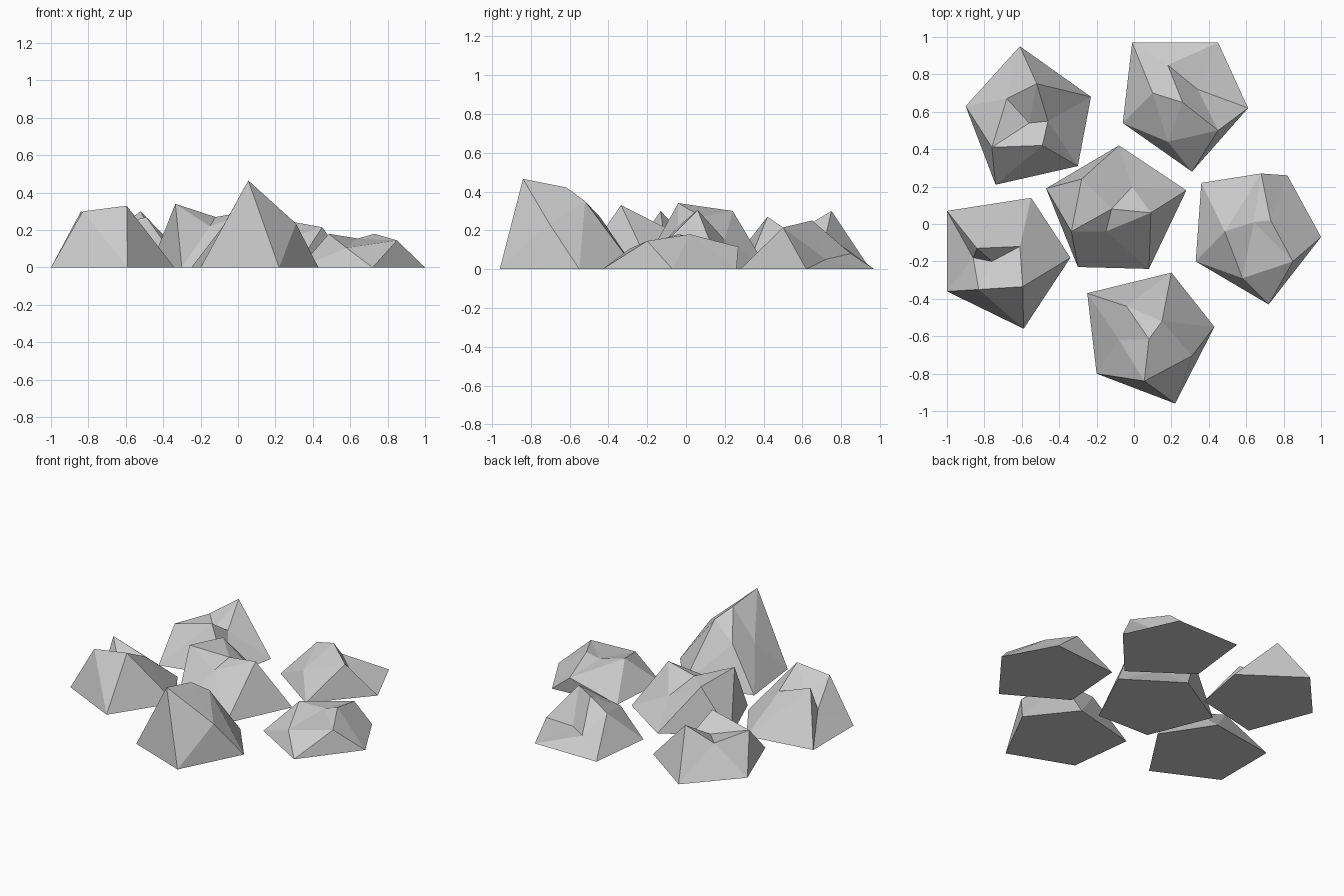
import bpy, bmesh


def rock(name, base, ring, top):
    """Faceted rock: pentagon foot, five shoulder points (each above a foot edge), one crown point."""
    bm = bmesh.new()
    b = [bm.verts.new((x, y, 0)) for x, y in base]
    r = [bm.verts.new(p) for p in ring]
    t = bm.verts.new(top)
    bm.faces.new(b)
    for i in range(5):
        j = (i + 1) % 5
        bm.faces.new((b[i], b[j], r[i]))
        bm.faces.new((b[j], r[j], r[i]))
        bm.faces.new((r[i], r[j], t))
    bmesh.ops.recalc_face_normals(bm, faces=bm.faces)
    me = bpy.data.meshes.new(name)
    bm.to_mesh(me)
    bm.free()
    bpy.context.collection.objects.link(bpy.data.objects.new(name, me))


# Back pair
rock("rock_back_left",
     [(-.61, .95), (-.23, .68), (-.30, .31), (-.74, .21), (-.90, .63)],
     [(-.52, .75, .30), (-.46, .55, .18), (-.49, .42, .27), (-.76, .41, .20), (-.68, .67, .19)],
     (-.56, .54, .17))
rock("rock_back_right",
     [(-.01, .97), (.45, .97), (.61, .62), (.31, .28), (-.06, .54)],
     [(.18, .85, .08), (.34, .72, .05), (.45, .50, .215), (.18, .44, .125), (.10, .70, .195)],
     (.26, .65, .25))

# Middle row
rock("rock_centre",
     [(-.08, .42), (.28, .18), (.08, -.24), (-.30, -.23), (-.47, .19)],
     [(-.01, .20, .15), (.09, .06, .305), (-.15, -.04, .22), (-.335, -.04, .34), (-.28, .24, .30)],
     (-.12, .08, .27))
rock("rock_right",
     [(.36, .22), (.82, .26), (1.0, -.07), (.72, -.43), (.33, -.20)],
     [(.68, .27, .115), (.73, .02, .18), (.85, -.20, .145), (.58, -.29, .105), (.485, -.04, .18)],
     (.64, .01, .155))
rock("rock_left",
     [(-1.0, .07), (-1.0, -.36), (-.59, -.56), (-.34, -.18), (-.55, .14)],
     [(-.86, -.18, .14), (-.83, -.35, .30), (-.595, -.335, .33), (-.61, -.12, .22), (-.84, -.13, .30)],
     (-.76, -.20, .20))

# Tall front rock
rock("rock_front",
     [(-.25, -.37), (.20, -.26), (.43, -.55), (.22, -.96), (-.20, -.80)],
     [(-.04, -.44, .265), (.15, -.52, .35), (.31, -.705, .235), (.055, -.84, .465), (-.08, -.62, .22)],
     (.08, -.615, .42))
